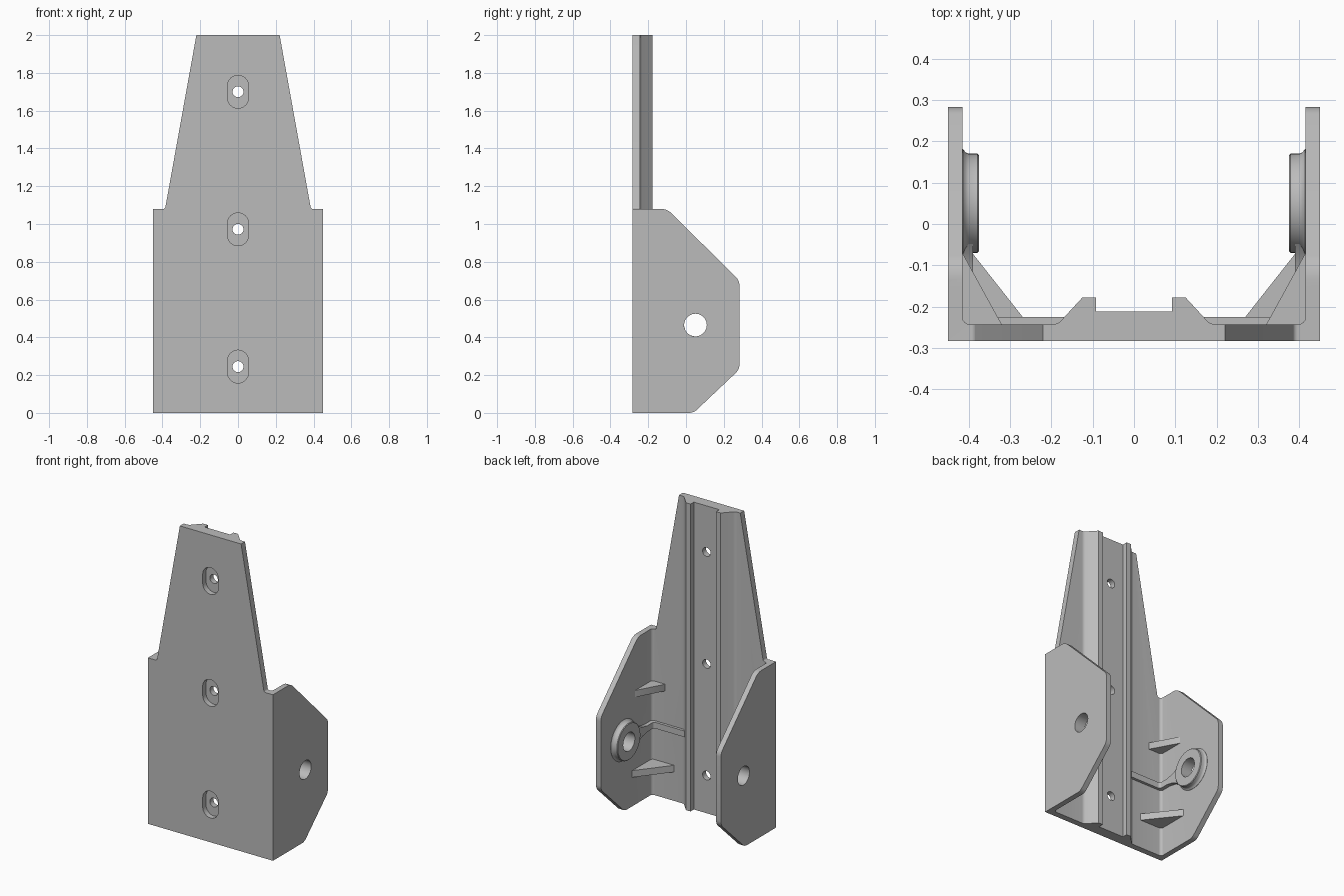
import bpy, bmesh, math
from mathutils import Vector

if "Cube" in bpy.data.objects:
    bpy.data.objects.remove(bpy.data.objects["Cube"])

grey = bpy.data.materials.new("plain_grey")
grey.diffuse_color = (0.5, 0.5, 0.5, 1)
grey.use_nodes = True
grey.node_tree.nodes["Principled BSDF"].inputs["Base Color"].default_value = grey.diffuse_color


def rounded(pts, n=6):
    """Polygon from (u, v) or (u, v, radius) corners."""
    out = []
    for i, p in enumerate(pts):
        c = Vector(p[:2])
        if len(p) < 3:
            out.append(c)
            continue
        a = (Vector(pts[i - 1][:2]) - c).normalized()
        b = (Vector(pts[(i + 1) % len(pts)][:2]) - c).normalized()
        half = a.angle(b) / 2
        mid = c + (a + b).normalized() * p[2] / math.sin(half)
        s = c + a * p[2] / math.tan(half) - mid
        e = c + b * p[2] / math.tan(half) - mid
        for k in range(n + 1):
            t = k / n
            out.append(mid + (s * (1 - t) + e * t).normalized() * p[2])
    return out


def finish(name, bm, mirror=False):
    bmesh.ops.recalc_face_normals(bm, faces=bm.faces)
    me = bpy.data.meshes.new(name)
    bm.to_mesh(me)
    bm.free()
    me.materials.append(grey)
    ob = bpy.data.objects.new(name, me)
    bpy.context.collection.objects.link(ob)
    if mirror:
        ob.modifiers.new("mirror", 'MIRROR')
    return ob


def prism(name, pts, plane, a, b, mirror=False):
    """Extrude a 2D profile along the axis missing from 'plane'."""
    place = {"xy": lambda u, v, w: (u, v, w), "xz": lambda u, v, w: (u, w, v),
             "yz": lambda u, v, w: (w, u, v)}[plane]
    bm = bmesh.new()
    p = rounded(pts)
    lo = [bm.verts.new(place(q[0], q[1], a)) for q in p]
    hi = [bm.verts.new(place(q[0], q[1], b)) for q in p]
    bm.faces.new(lo)
    bm.faces.new(hi)
    for i in range(len(p)):
        j = (i + 1) % len(p)
        bm.faces.new((lo[i], lo[j], hi[j], hi[i]))
    return finish(name, bm, mirror)


def circle(u, v, r, n=40):
    return [(u + r * math.cos(2 * math.pi * k / n), v + r * math.sin(2 * math.pi * k / n))
            for k in range(n)]


def boolean(ob, cutter, op):
    m = ob.modifiers.new("cut", 'BOOLEAN')
    m.operation, m.object, m.solver = op, cutter, 'EXACT'
    bpy.context.view_layer.objects.active = ob
    bpy.ops.object.modifier_apply(modifier=m.name)
    bpy.data.objects.remove(cutter)


def both_sides(half):
    return half + [(-p[0],) + tuple(p[1:]) for p in reversed(half)]


# Channel section: back plate, centre rails and side flanges
section = both_sides([(0.45, -0.283), (0.45, 0.283), (0.415, 0.283), (0.415, -0.243, 0.018),
                      (0.185, -0.243, 0.03), (0.125, -0.178), (0.092, -0.178), (0.092, -0.212)])
body = prism("bracket_body", section, "xy", 0, 2)

# Front and side outlines trim the channel
front = both_sides([(0.5, -0.1), (0.5, 1.08), (0.386, 1.08, 0.012), (0.22, 2.002), (0.22, 2.1)])
boolean(body, prism("front_outline", front, "xz", -0.4, 0.4), 'INTERSECT')
side = [(-0.4, -0.1), (-0.1, -0.1), (-0.1, 0), (0.04, 0, 0.06), (0.283, 0.23, 0.06),
        (0.283, 0.70, 0.06), (-0.1, 1.08, 0.08), (-0.15, 1.08), (-0.15, 2.1), (-0.4, 2.1)]
side[0:3] = [(-0.4, 0)]
boolean(body, prism("side_outline", side, "yz", -0.6, 0.6), 'INTERSECT')

# Pivot hole through both flanges
PY, PZ = 0.05, 0.465
boolean(body, prism("pivot_cutter", circle(PY, PZ, 0.06), "yz", -0.6, 0.6), 'DIFFERENCE')

# Screw holes with slotted pockets on the front
for z in (0.245, 0.972, 1.70):
    slot = [(sx * 0.056, z + sz * 0.087, 0.0555) for sx, sz in ((1, 1), (-1, 1), (-1, -1), (1, -1))]
    boolean(body, prism("slot_cutter", slot, "xz", -0.4, -0.248), 'DIFFERENCE')
    boolean(body, prism("screw_cutter", circle(0, z, 0.029, 24), "xz", -0.4, 0), 'DIFFERENCE')

# Raised ring around each pivot hole
bm = bmesh.new()
N = 48
rings = []
for x, r in ((0.42, 0.132), (0.414, 0.132), (0.408, 0.124), (0.4, 0.12), (0.379, 0.12),
             (0.375, 0.116), (0.375, 0.06), (0.42, 0.06)):
    rings.append([bm.verts.new((x, y, z)) for y, z in circle(PY, PZ, r, N)])
for a, b in zip(rings, rings[1:] + rings[:1]):
    for i in range(N):
        bm.faces.new((a[i], a[(i + 1) % N], b[(i + 1) % N], b[i]))
finish("pivot_ring", bm, True)

# Angled rib from ring to rail, flaring where it meets the ring
rib = [(0.165, -0.25), (0.42, -0.25), (0.42, -0.05), (0.39, -0.05), (0.39, -0.225, 0.015), (0.165, -0.225)]
prism("cross_rib", rib, "xy", PZ - 0.02, PZ + 0.02, True)
flare = [(-0.16, PZ - 0.02), (-0.11, PZ - 0.03), (-0.07, PZ - 0.05), (-0.035, PZ - 0.08),
         (-0.035, PZ + 0.08), (-0.07, PZ + 0.05), (-0.11, PZ + 0.03), (-0.16, PZ + 0.02)]
prism("rib_flare", flare, "yz", 0.3895, 0.42, True)

# Corner gussets: the lower one is larger
for name, z, fx, fy in (("upper_gusset", 0.72, 0.32, -0.07), ("lower_gusset", 0.21, 0.255, -0.04)):
    tri = [(0.42, fy), (0.415, fy), (fx, -0.243), (fx, -0.25), (0.42, -0.25)]
    prism(name, tri, "xy", z - 0.022, z + 0.022, True)

# Smooth rounded corners, crisp edges
for ob in bpy.context.scene.objects:
    ob.select_set(True)
bpy.context.view_layer.objects.active = body
bpy.ops.object.shade_smooth_by_angle(angle=math.radians(30))
